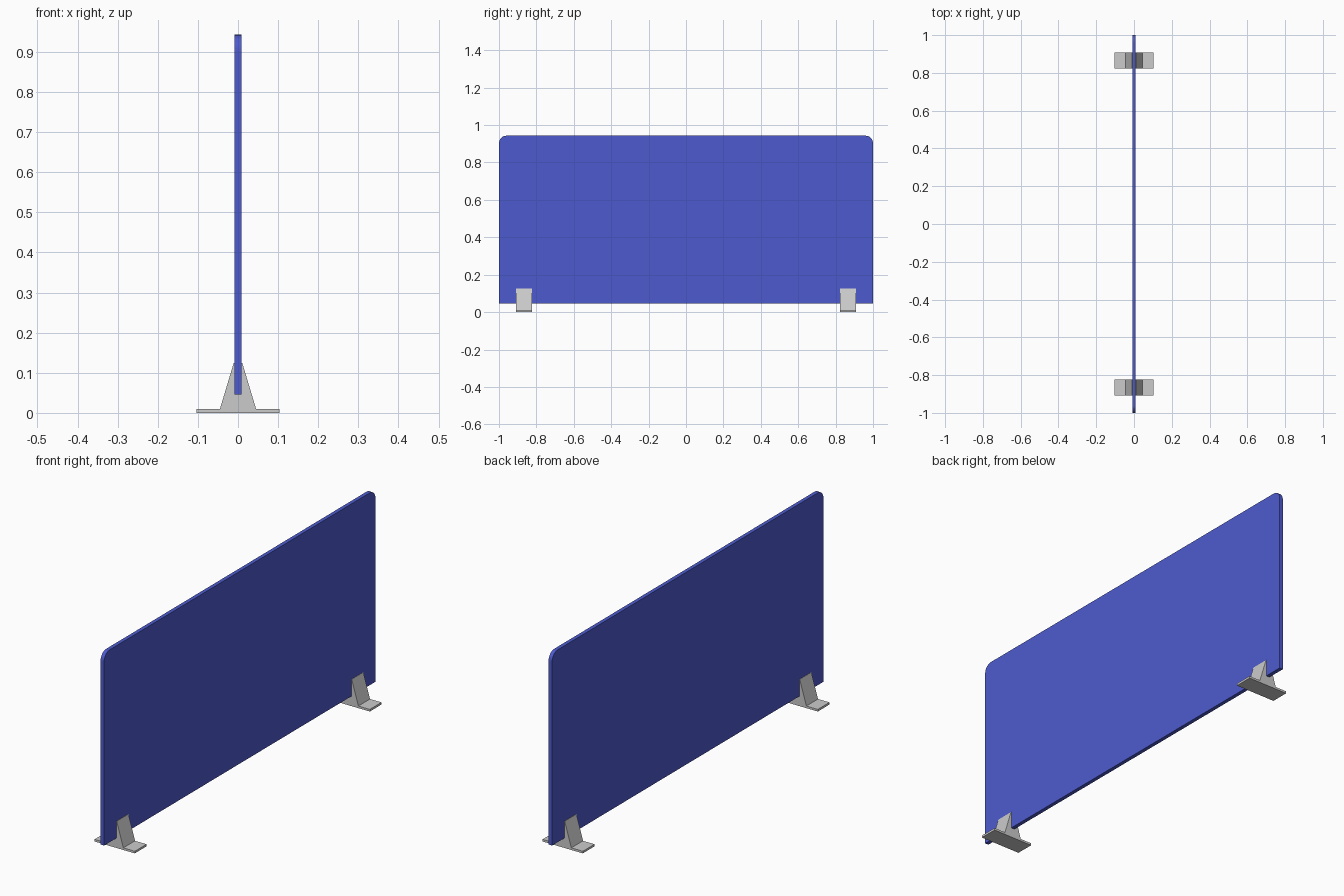
import bpy, bmesh, math

if "Cube" in bpy.data.objects:
    bpy.data.objects.remove(bpy.data.objects["Cube"])


def extrude_profile(name, profile, axis, start, end):
    """Prism from a closed 2D profile: axis 'X' uses (y, z), axis 'Y' uses (x, z)."""
    bm = bmesh.new()

    def point(t, a, z):
        return (t, a, z) if axis == 'X' else (a, t, z)

    face = bm.faces.new([bm.verts.new(point(start, a, z)) for a, z in profile])
    moved = bmesh.ops.extrude_face_region(bm, geom=[face])['geom']
    shift = (end - start, 0, 0) if axis == 'X' else (0, end - start, 0)
    bmesh.ops.translate(bm, vec=shift,
                        verts=[v for v in moved if isinstance(v, bmesh.types.BMVert)])
    bmesh.ops.recalc_face_normals(bm, faces=bm.faces[:])
    mesh = bpy.data.meshes.new(name)
    bm.to_mesh(mesh)
    bm.free()
    obj = bpy.data.objects.new(name, mesh)
    bpy.context.collection.objects.link(obj)
    return obj


# Screen panel: square bottom corners, rounded top corners
HALF_T, BOTTOM, TOP, RADIUS, STEPS = 0.009, 0.046, 0.943, 0.04, 8
outline = [(-1, BOTTOM), (1, BOTTOM)]
for centre, first in ((1 - RADIUS, 0), (RADIUS - 1, 90)):
    for i in range(STEPS + 1):
        a = math.radians(first + 90 * i / STEPS)
        outline.append((centre + RADIUS * math.cos(a), TOP - RADIUS + RADIUS * math.sin(a)))
panel = extrude_profile("screen_panel", outline, 'X', -HALF_T, HALF_T)

blue = bpy.data.materials.new("blue_fabric")
blue.diffuse_color = (0.075, 0.105, 0.62, 1)
blue.use_nodes = True
blue.node_tree.nodes["Principled BSDF"].inputs["Base Color"].default_value = blue.diffuse_color
panel.data.materials.append(blue)

# Feet: flat base plate and tapered clamp with a slot holding the panel
right_half = [(0.104, 0), (0.104, 0.01), (0.045, 0.01), (0.0105, 0.125),
              (HALF_T, 0.125), (HALF_T, BOTTOM)]
foot_profile = right_half + [(-x, z) for x, z in reversed(right_half)]
for name, y in (("front_foot", -0.866), ("back_foot", 0.866)):
    extrude_profile(name, foot_profile, 'Y', y - 0.043, y + 0.043)
